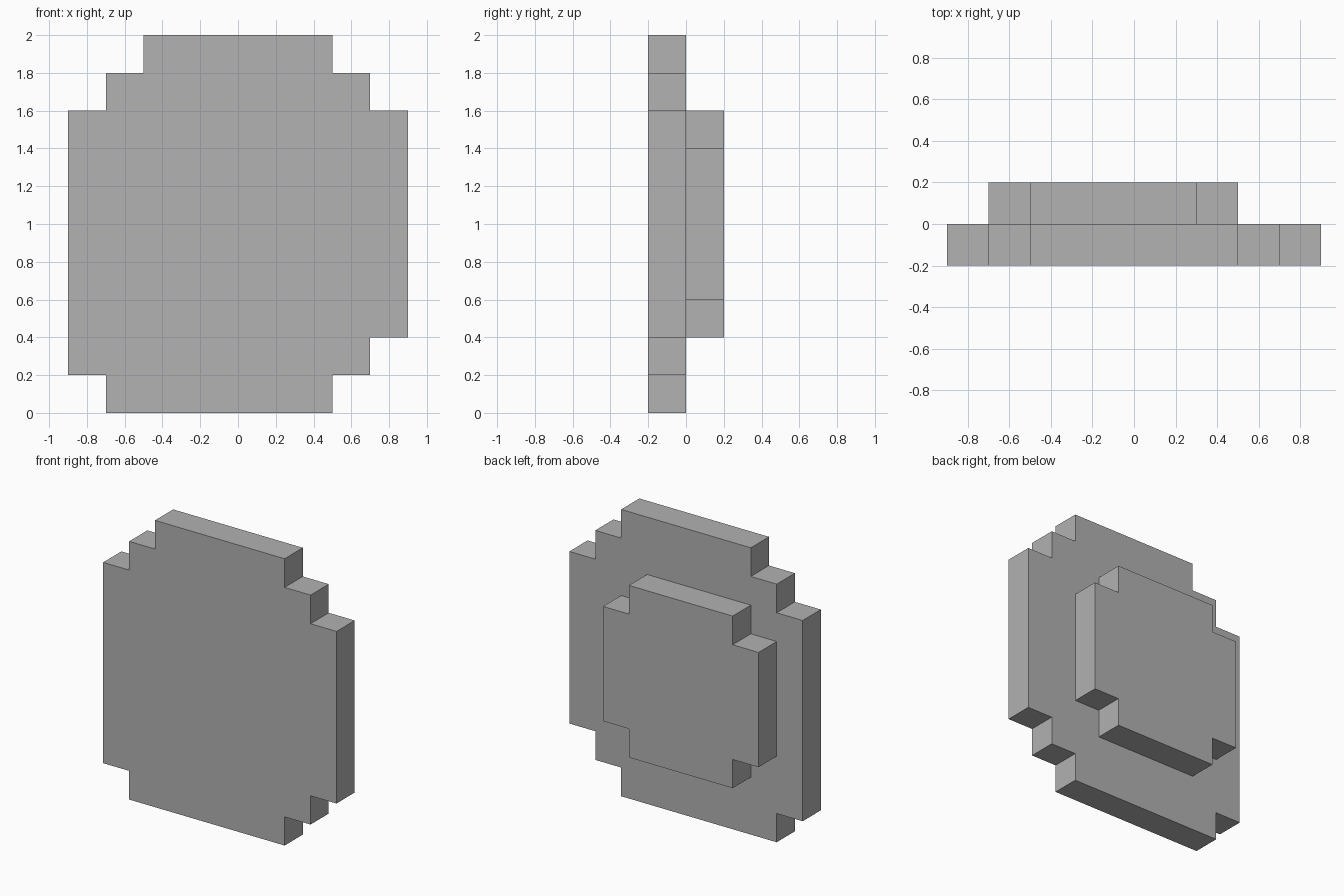
import bpy
import bmesh

cube = bpy.data.objects.get("Cube")
if cube:
    bpy.data.objects.remove(cube, do_unlink=True)

STEP = 0.2

grey = bpy.data.materials.new("plain grey")
grey.use_nodes = True
colour = (0.445, 0.445, 0.445, 1)
grey.diffuse_color = colour
grey.node_tree.nodes["Principled BSDF"].inputs["Base Color"].default_value = colour


def stepped_plate(name, rows, y_front):
    """Extrude one outline from stacked rows of (bottom, top, left, right)."""
    right = [(r[3], z) for r in rows for z in r[:2]]
    left = [(r[2], z) for r in reversed(rows) for z in (r[1], r[0])]
    bm = bmesh.new()
    face = bm.faces.new([bm.verts.new((x, y_front, z)) for x, z in right + left])
    result = bmesh.ops.extrude_face_region(bm, geom=[face])
    back = [v for v in result["geom"] if isinstance(v, bmesh.types.BMVert)]
    bmesh.ops.translate(bm, verts=back, vec=(0, STEP, 0))
    bmesh.ops.recalc_face_normals(bm, faces=bm.faces)
    mesh = bpy.data.meshes.new(name)
    bm.to_mesh(mesh)
    bm.free()
    mesh.materials.append(grey)
    obj = bpy.data.objects.new(name, mesh)
    bpy.context.collection.objects.link(obj)
    return obj


# Large front plate, with an uneven lower edge
stepped_plate("front_plate", [
    (0.0, 0.2, -0.7, 0.5),
    (0.2, 0.4, -0.9, 0.7),
    (0.4, 1.6, -0.9, 0.9),
    (1.6, 1.8, -0.7, 0.7),
    (1.8, 2.0, -0.5, 0.5),
], -STEP)

# Smaller raised plate on the back
stepped_plate("back_plate", [
    (0.4, 0.6, -0.5, 0.3),
    (0.6, 1.4, -0.7, 0.5),
    (1.4, 1.6, -0.5, 0.3),
], 0)
